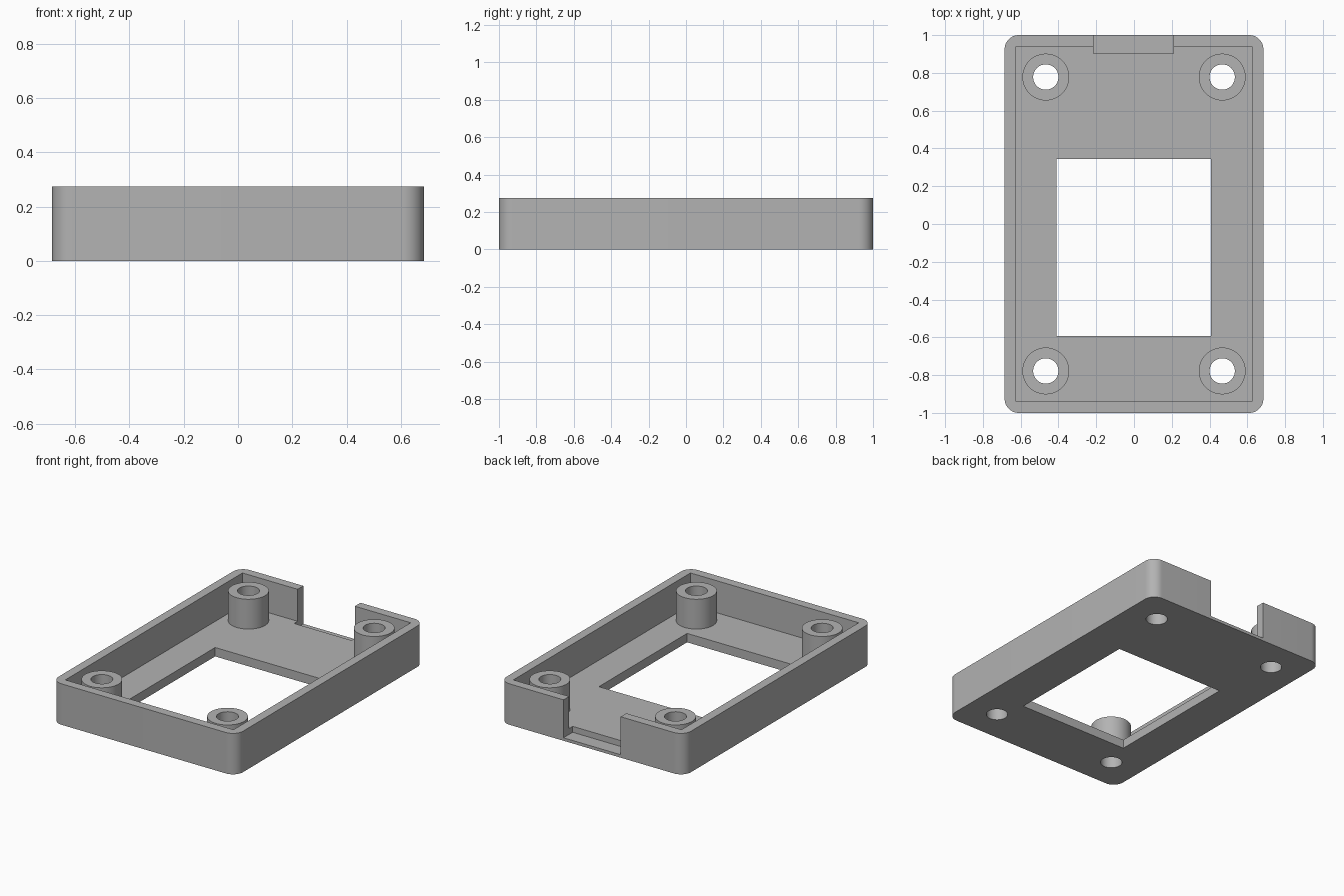
import bpy
import bmesh
from math import pi, cos, sin

# Overall dimensions
HALF_X, HALF_Y, HEIGHT = 0.685, 1.0, 0.275
WALL, FLOOR, CORNER = 0.06, 0.06, 0.075
BOSS_X, BOSS_Y, BOSS_TOP = 0.467, 0.778, 0.26
BOSS_R, HOLE_R = 0.124, 0.067

cube = bpy.data.objects.get("Cube")
if cube:
    bpy.data.objects.remove(cube, do_unlink=True)

grey = bpy.data.materials.new("plain grey")
grey.use_nodes = True
colour = (0.45, 0.45, 0.45, 1)
grey.diffuse_color = colour
grey.node_tree.nodes["Principled BSDF"].inputs["Base Color"].default_value = colour


def prism(name, outline, z0, z1):
    """Extrude a counter-clockwise outline from z0 to z1."""
    bm = bmesh.new()
    face = bm.faces.new([bm.verts.new((x, y, z0)) for x, y in outline])
    top = bmesh.ops.extrude_face_region(bm, geom=[face])["geom"]
    verts = [v for v in top if isinstance(v, bmesh.types.BMVert)]
    bmesh.ops.translate(bm, verts=verts, vec=(0, 0, z1 - z0))
    bmesh.ops.recalc_face_normals(bm, faces=bm.faces)
    mesh = bpy.data.meshes.new(name)
    bm.to_mesh(mesh)
    bm.free()
    mesh.materials.append(grey)
    obj = bpy.data.objects.new(name, mesh)
    bpy.context.collection.objects.link(obj)
    return obj


def rectangle(x0, x1, y0, y1):
    return [(x0, y0), (x1, y0), (x1, y1), (x0, y1)]


def arc(cx, cy, r, start, sweep, steps):
    return [(cx + r * cos(start + sweep * i / steps),
             cy + r * sin(start + sweep * i / steps)) for i in range(steps + 1)]


def circle(cx, cy, r):
    return arc(cx, cy, r, 0, 2 * pi, 48)[:-1]


def combine(target, tool, operation):
    """Apply a boolean and remove the tool."""
    mod = target.modifiers.new(operation, 'BOOLEAN')
    mod.operation, mod.object, mod.solver = operation, tool, 'EXACT'
    bpy.context.view_layer.objects.active = target
    bpy.ops.object.modifier_apply(modifier=mod.name)
    bpy.data.objects.remove(tool, do_unlink=True)


# Tray body with rounded outer corners
outline = []
for i, (sx, sy) in enumerate([(1, 1), (-1, 1), (-1, -1), (1, -1)]):
    outline += arc(sx * (HALF_X - CORNER), sy * (HALF_Y - CORNER),
                   CORNER, i * pi / 2, pi / 2, 12)
tray = prism("enclosure_tray", outline, 0, HEIGHT)

# Square-cornered cavity
ix, iy = HALF_X - WALL, HALF_Y - WALL
combine(tray, prism("cavity_cutter", rectangle(-ix, ix, -iy, iy), FLOOR, 0.5), 'DIFFERENCE')

# Screw bosses, drilled right through the floor
corners = [(sx * BOSS_X, sy * BOSS_Y) for sx in (-1, 1) for sy in (-1, 1)]
for x, y in corners:
    combine(tray, prism("screw_boss", circle(x, y, BOSS_R), FLOOR / 2, BOSS_TOP), 'UNION')
for x, y in corners:
    combine(tray, prism("hole_cutter", circle(x, y, HOLE_R), -0.1, 0.5), 'DIFFERENCE')

# Rectangular window in the floor
combine(tray, prism("window_cutter", rectangle(-0.41, 0.407, -0.593, 0.343), -0.1, 0.5),
        'DIFFERENCE')

# Cable notch in the back wall, recessed into the floor
combine(tray, prism("notch_cutter", rectangle(-0.215, 0.21, 0.903, 1.1), 0.02, 0.5),
        'DIFFERENCE')

bpy.ops.object.select_all(action='DESELECT')
tray.select_set(True)
bpy.context.view_layer.objects.active = tray
bpy.ops.object.shade_smooth_by_angle(angle=pi / 6)
